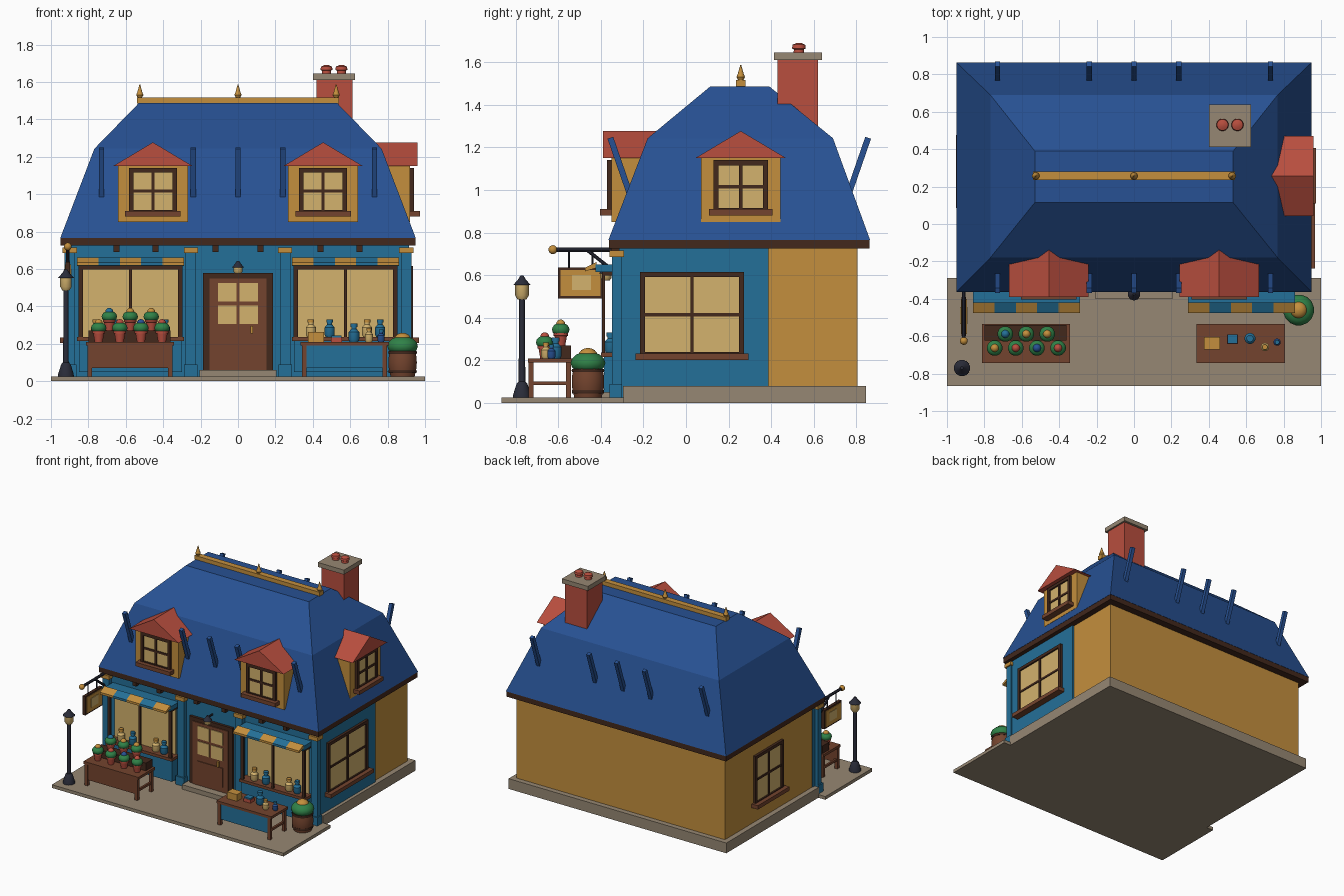
import bpy, bmesh, math
from mathutils import Matrix, Vector

cube = bpy.data.objects.get("Cube")
if cube:
    bpy.data.objects.remove(cube, do_unlink=True)


def material(name, r, g, b):
    m = bpy.data.materials.new(name)
    lin = [((c / 255 + 0.055) / 1.055) ** 2.4 for c in (r, g, b)] + [1]
    m.use_nodes = True
    m.diffuse_color = lin
    m.node_tree.nodes["Principled BSDF"].inputs["Base Color"].default_value = lin
    return m


ROOF = material("roof blue", 39, 81, 147)
TEAL = material("teal paint", 36, 112, 152)
OCHRE = material("ochre", 196, 143, 61)
RED = material("clay red", 184, 78, 62)
DARK = material("dark wood", 66, 40, 28)
WOOD = material("brown wood", 116, 68, 46)
STONE = material("stone", 150, 135, 115)
CREAM = material("warm glass", 211, 178, 109)
IRON = material("black iron", 42, 44, 57)
GREEN = material("leaf green", 48, 130, 72)

WORLD = Matrix.Identity(4)


def loft(name, mat, rings, frame=WORLD, smooth=False):
    """Skin a stack of equal rings and cap both ends."""
    bm = bmesh.new()
    loops = [[bm.verts.new(frame @ Vector(p)) for p in ring] for ring in rings]
    n = len(loops[0])
    for a, b in zip(loops, loops[1:]):
        for i in range(n):
            j = (i + 1) % n
            bm.faces.new((a[i], a[j], b[j], b[i]))
    bm.faces.new(loops[0][::-1])
    bm.faces.new(loops[-1])
    bmesh.ops.recalc_face_normals(bm, faces=bm.faces)
    mesh = bpy.data.meshes.new(name)
    bm.to_mesh(mesh)
    bm.free()
    mesh.materials.append(mat)
    ob = bpy.data.objects.new(name, mesh)
    bpy.context.collection.objects.link(ob)
    if smooth:
        bpy.ops.object.select_all(action='DESELECT')
        ob.select_set(True)
        bpy.context.view_layer.objects.active = ob
        bpy.ops.object.shade_smooth_by_angle(angle=math.radians(40))
    return ob


def rect(x0, x1, y0, y1, z):
    return [(x0, y0, z), (x1, y0, z), (x1, y1, z), (x0, y1, z)]


def box(name, mat, x0, x1, y0, y1, z0, z1, frame=WORLD):
    return loft(name, mat, [rect(x0, x1, y0, y1, z0), rect(x0, x1, y0, y1, z1)], frame)


def lathe(name, mat, x, y, z, profile, n=16, frame=None):
    turn = [(math.cos(a), math.sin(a)) for a in (2 * math.pi * (i + 0.5) / n for i in range(n))]
    rings = [[(r * c, r * s, h) for c, s in turn] for r, h in profile]
    return loft(name, mat, rings, frame or Matrix.Translation((x, y, z)), n > 4)


def ball(name, mat, x, y, z, r, squash=1):
    steps = [math.pi * i / 8 for i in range(9)]
    return lathe(name, mat, x, y, z, [(max(r * math.sin(a), 0.001), -r * squash * math.cos(a)) for a in steps])


def rod(name, mat, p, q, r, n=8):
    p, d = Vector(p), Vector(q) - Vector(p)
    frame = Matrix.Translation(p) @ d.to_track_quat('Z', 'Y').to_matrix().to_4x4()
    return lathe(name, mat, 0, 0, 0, [(r, 0), (r, d.length)], n, frame)


def wall_frame(x, y, degrees):
    """Local x runs along the wall and local -y points outward."""
    return Matrix.Translation((x, y, 0)) @ Matrix.Rotation(math.radians(degrees), 4, 'Z')


def window(name, frame, hw, z0, z1, out=0.02, t=0.024):
    box(name + "_glass", CREAM, -hw + t, hw - t, -0.008, 0.01, z0 + t, z1 - t, frame)
    for s in (-1, 1):
        box(name + "_stile", DARK, s * hw, s * (hw - t), -out, 0.01, z0, z1, frame)
    for z in (z0, z1 - t):
        box(name + "_rail", DARK, t - hw, hw - t, -out, 0.01, z, z + t, frame)
    mid = (z0 + z1) / 2
    box(name + "_upright_bar", DARK, -0.008, 0.008, -out * 0.8, 0.01, z0 + t, z1 - t, frame)
    box(name + "_cross_bar", DARK, t - hw, hw - t, -out * 0.7, 0.01, mid - 0.008, mid + 0.008, frame)
    box(name + "_sill", WOOD, -hw - 0.02, hw + 0.02, -out - 0.033, 0.01, z0 - 0.012, z0 + 0.018, frame)


# Ground and walls
box("pavement", STONE, -1, 1, -0.867, -0.29, 0, 0.025)
box("foundation", STONE, -0.94, 0.94, -0.295, 0.845, 0, 0.08)
box("house_walls", OCHRE, -0.9, 0.9, -0.29, 0.805, 0.08, 0.74)
box("shopfront_wall", TEAL, -0.905, 0.915, -0.315, -0.27, 0.025, 0.73)
box("side_panel", TEAL, 0.89, 0.915, -0.28, 0.387, 0.08, 0.73)
box("eaves_board", DARK, -0.948, 0.948, -0.362, 0.862, 0.725, 0.768)
window("right_window", wall_frame(0.915, 0.028, 90), 0.245, 0.215, 0.615)
window("left_window", wall_frame(-0.9, 0.28, -90), 0.175, 0.215, 0.6)

# Two-pitch roof, ridge and finials
loft("main_roof", ROOF, [rect(-0.95, 0.95, -0.364, 0.864, 0.766), rect(-0.768, 0.768, -0.18, 0.69, 1.243),
                         rect(-0.53, 0.53, 0.115, 0.39, 1.487)])
box("ridge_beam", OCHRE, -0.54, 0.54, 0.235, 0.28, 1.485, 1.517)
for x in (-0.525, 0, 0.525):
    lathe("ridge_finial", OCHRE, x, 0.257, 1.515, [(0.012, 0), (0.02, 0.015), (0.014, 0.03), (0.002, 0.072)], 10)
for x in (-0.73, -0.24, 0, 0.24, 0.73):
    rod("front_roof_rib", ROOF, (x, -0.265, 0.985), (x, -0.355, 1.245), 0.02, 4)
    rod("back_roof_rib", ROOF, (x, 0.765, 0.985), (x, 0.855, 1.245), 0.02, 4)

# Chimney
box("chimney_stack", RED, 0.42, 0.612, 0.43, 0.62, 1.2, 1.615)
box("chimney_cap", STONE, 0.4, 0.625, 0.413, 0.638, 1.61, 1.645)
for x in (0.473, 0.553):
    lathe("chimney_pot", RED, x, 0.53, 1.64, [(0.026, 0), (0.024, 0.02), (0.033, 0.025), (0.03, 0.042), (0.012, 0.05)])

# Dormers
for name, frame in (("left_dormer", wall_frame(0.455, -0.35, 0)), ("right_dormer", wall_frame(-0.455, -0.35, 0)),
                    ("side_dormer", wall_frame(0.92, 0.257, 90))):
    box(name + "_body", OCHRE, -0.187, 0.187, 0, 0.22, 0.85, 1.155, frame)
    loft(name + "_roof", RED, [[(-0.213, y, 1.15), (0.213, y, 1.15), (0, y, 1.277)] for y in (-0.04, 0.24)], frame)
    window(name + "_window", frame, 0.128, 0.892, 1.14)

# Shopfront pilasters and brackets
for x in (-0.9, -0.252, 0.252, 0.9):
    box("pilaster", TEAL, x - 0.028, x + 0.028, -0.348, -0.3, 0.04, 0.69)
    box("pilaster_base", TEAL, x - 0.036, x + 0.036, -0.358, -0.3, 0.025, 0.09)
    box("pilaster_cap", OCHRE, x - 0.038, x + 0.038, -0.36, -0.29, 0.685, 0.715)
for x in (-0.65, -0.44, -0.12, 0.12, 0.44, 0.65):
    box("eaves_bracket", DARK, x - 0.016, x + 0.016, -0.352, -0.3, 0.692, 0.727)


def jar(x, y, z, mat, s=1.0):
    lathe("jar", mat, x, y, z, [(r * s, h * s) for r, h in
          ((0.022, 0), (0.028, 0.012), (0.028, 0.05), (0.014, 0.066), (0.014, 0.078))], 12)
    lathe("jar_lid", OCHRE if mat == CREAM else TEAL, x, y, z + 0.076 * s, [(0.018 * s, 0), (0.018 * s, 0.018 * s)], 12)


# Shop bays with awnings and displayed jars
for c in (-0.575, 0.575):
    box("bay_base", TEAL, c - 0.275, c + 0.275, -0.385, -0.3, 0.05, 0.215)
    box("bay_shelf", WOOD, c - 0.285, c + 0.285, -0.4, -0.3, 0.215, 0.237)
    box("bay_glass", CREAM, c - 0.265, c + 0.265, -0.325, -0.31, 0.237, 0.61)
    for dx in (-0.265, 0, 0.265):
        w = 0.012 if dx else 0.008
        box("bay_post", DARK, c + dx - w, c + dx + w, -0.395, -0.38, 0.237, 0.61)
    box("bay_header", DARK, c - 0.277, c + 0.277, -0.395, -0.31, 0.598, 0.615)
    box("awning_board", TEAL, c - 0.285, c + 0.285, -0.425, -0.3, 0.615, 0.65)
    for i in range(5):
        x = c - 0.285 + 0.114 * i
        loft("awning_stripe", TEAL if i % 2 else OCHRE,
             [[(u, -0.42, 0.635), (u, -0.475, 0.618), (u, -0.475, 0.635), (u, -0.42, 0.662)] for u in (x, x + 0.114)])
    for dx, mat in ((-0.185, CREAM), (-0.085, TEAL), (0.115, CREAM), (0.185, TEAL)):
        jar(c + dx, -0.355, 0.237, mat)

# Door, step and door lamp
box("door_frame", DARK, -0.186, 0.186, -0.335, -0.3, 0.06, 0.578)
box("door", WOOD, -0.152, 0.152, -0.342, -0.3, 0.06, 0.548)
for x in (-0.108, 0.008):
    for z in (0.305, 0.425):
        box("door_pane", CREAM, x, x + 0.1, -0.347, -0.33, z, z + 0.1)
box("door_panel", WOOD, -0.11, 0.11, -0.348, -0.33, 0.1, 0.25)
box("door_handle", OCHRE, 0.068, 0.08, -0.362, -0.33, 0.255, 0.295)
box("door_step", STONE, -0.205, 0.205, -0.4, -0.29, 0.025, 0.06)
lathe("door_lamp_glass", CREAM, 0, -0.375, 0.575, [(0.016, 0), (0.026, 0.012), (0.026, 0.035)], 10)
lathe("door_lamp_cap", IRON, 0, -0.375, 0.608, [(0.034, 0), (0.015, 0.022), (0.006, 0.036)], 10)
rod("door_lamp_arm", IRON, (0, -0.3, 0.63), (0, -0.375, 0.63), 0.007)

# Hanging sign
rod("sign_bracket", IRON, (-0.91, -0.34, 0.72), (-0.91, -0.62, 0.72), 0.011)
rod("sign_brace", IRON, (-0.91, -0.34, 0.62), (-0.91, -0.46, 0.715), 0.009)
ball("sign_bracket_knob", OCHRE, -0.91, -0.625, 0.72, 0.021)
for y in (-0.55, -0.44):
    rod("sign_hanger", IRON, (-0.91, y, 0.63), (-0.91, y, 0.72), 0.005)
box("sign_border", DARK, -0.922, -0.898, -0.6, -0.39, 0.49, 0.637)
box("sign_board", OCHRE, -0.926, -0.894, -0.588, -0.402, 0.502, 0.625)
box("sign_plaque", CREAM, -0.929, -0.891, -0.535, -0.445, 0.53, 0.6)

# Street lamp
lathe("lamp_base", IRON, -0.92, -0.77, 0.02, [(0.044, 0), (0.042, 0.02), (0.026, 0.07), (0.017, 0.08)])
lathe("lamp_post", IRON, -0.92, -0.77, 0.09, [(0.016, 0), (0.013, 0.4)], 10)
lathe("lamp_glass", CREAM, -0.92, -0.77, 0.485, [(0.02, 0), (0.032, 0.02), (0.032, 0.07)], 10)
lathe("lamp_cap", IRON, -0.92, -0.77, 0.553, [(0.044, 0), (0.02, 0.025), (0.008, 0.045)], 12)

# Display tables
for c, apron in ((-0.578, WOOD), (0.57, TEAL)):
    box("table_top", WOOD, c - 0.236, c + 0.236, -0.742, -0.535, 0.19, 0.21)
    box("table_apron", apron, c - 0.222, c + 0.222, -0.735, -0.722, 0.07, 0.19)
    for s in (-0.215, 0.215):
        for y in (-0.728, -0.552):
            box("table_leg", WOOD, c + s - 0.012, c + s + 0.012, y - 0.012, y + 0.012, 0.025, 0.19)
        box("table_stretcher", WOOD, c + s - 0.008, c + s + 0.008, -0.72, -0.56, 0.085, 0.102)
box("flower_riser", DARK, -0.8, -0.36, -0.622, -0.54, 0.21, 0.27)


def potted_flower(x, y, z, mat):
    lathe("flower_pot", RED, x, y, z, [(0.022, 0), (0.03, 0.045), (0.035, 0.046), (0.035, 0.058)], 12)
    ball("flower_leaves", GREEN, x, y, z + 0.075, 0.042, 0.75)
    ball("flower_bloom", mat, x, y, z + 0.1, 0.022)


for i, mat in enumerate((TEAL, OCHRE, OCHRE)):
    potted_flower(-0.688 + 0.112 * i, -0.588, 0.27, mat)
for i, mat in enumerate((OCHRE, RED, ROOF, RED)):
    potted_flower(-0.745 + 0.113 * i, -0.663, 0.21, mat)

# Goods on the right table
box("wooden_crate", OCHRE, 0.375, 0.46, -0.67, -0.605, 0.21, 0.262)
box("red_parcel", RED, 0.497, 0.557, -0.642, -0.59, 0.21, 0.235)
box("parcel_lid", TEAL, 0.5, 0.554, -0.64, -0.592, 0.235, 0.245)
jar(0.62, -0.612, 0.21, TEAL, 1.05)
jar(0.7, -0.658, 0.21, CREAM, 0.8)
jar(0.765, -0.632, 0.21, ROOF, 0.7)

# Planted barrel
BX, BY = 0.88, -0.46
lathe("barrel", WOOD, BX, BY, 0.02, [(0.064, 0), (0.075, 0.05), (0.077, 0.08), (0.075, 0.11), (0.066, 0.16)], 20)
for z, r in ((0.045, 0.075), (0.145, 0.076)):
    lathe("barrel_hoop", DARK, BX, BY, z, [(r, 0), (r + 0.002, 0.008), (r, 0.016)], 20)
ball("barrel_bush", GREEN, BX, BY, 0.188, 0.083, 0.65)
ball("barrel_bloom", OCHRE, BX, BY, 0.222, 0.046, 0.8)
